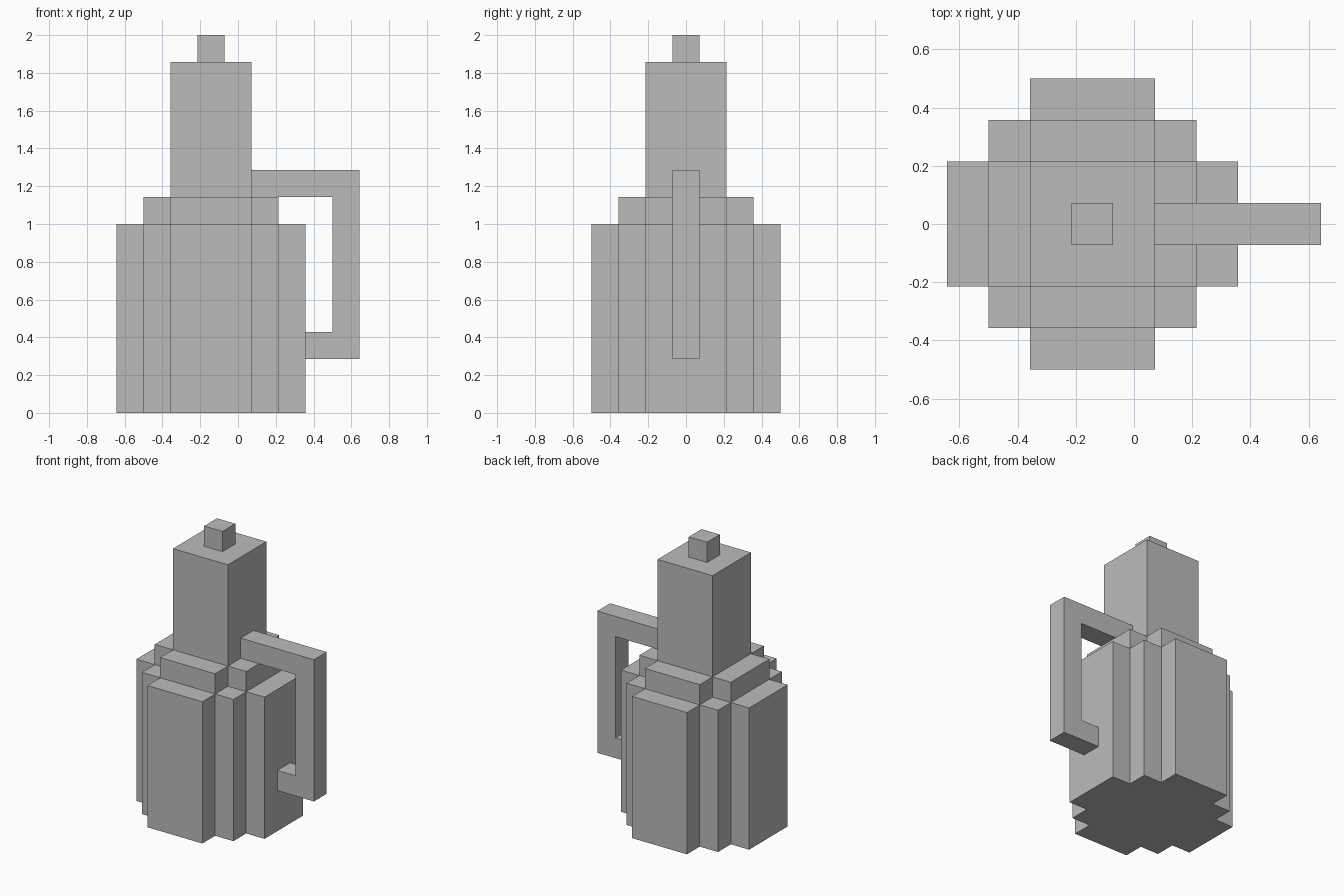
import bpy
import bmesh
from mathutils import Vector

U = 1 / 7          # grid unit the whole model snaps to
AXIS_X = -1        # axis of the vessel, in units

default = bpy.data.objects.get("Cube")
if default:
    bpy.data.objects.remove(default, do_unlink=True)

grey = bpy.data.materials.new("plain grey")
grey.use_nodes = True
colour = (0.5, 0.5, 0.5, 1)
grey.diffuse_color = colour
grey.node_tree.nodes["Principled BSDF"].inputs["Base Color"].default_value = colour


def prism(name, points, sweep):
    """Extrude a flat outline (in units) along the sweep vector."""
    bm = bmesh.new()
    face = bm.faces.new([bm.verts.new(Vector(p) * U) for p in points])
    out = bmesh.ops.extrude_face_region(bm, geom=[face])
    moved = [g for g in out["geom"] if isinstance(g, bmesh.types.BMVert)]
    bmesh.ops.translate(bm, verts=moved, vec=Vector(sweep) * U)
    bmesh.ops.recalc_face_normals(bm, faces=bm.faces)
    mesh = bpy.data.meshes.new(name)
    bm.to_mesh(mesh)
    bm.free()
    mesh.materials.append(grey)
    obj = bpy.data.objects.new(name, mesh)
    bpy.context.collection.objects.link(obj)
    return obj


def stepped_tier(name, corner, bottom, top):
    """Upright prism whose quarter outline is turned four times about the axis."""
    outline = []
    for turn in range(4):
        for x, y in corner:
            for _ in range(turn):
                x, y = -y, x
            outline.append((x + AXIS_X, y, bottom))
    return prism(name, outline, (0, 0, top - bottom))


# Vessel: stepped round body, cross-shaped shoulder, square neck and knob
stepped_tier("body", [(3.5, 1.5), (2.5, 1.5), (2.5, 2.5), (1.5, 2.5), (1.5, 3.5)], 0, 7)
stepped_tier("shoulder", [(2.5, 1.5), (1.5, 1.5), (1.5, 2.5)], 7, 8)
stepped_tier("neck", [(1.5, 1.5)], 8, 13)
stepped_tier("lid_knob", [(0.5, 0.5)], 13, 14)

# Handle: bracket from the neck down to the body side
bracket = [(0.5, 9), (4.5, 9), (4.5, 2), (2.5, 2), (2.5, 3), (3.5, 3), (3.5, 8), (0.5, 8)]
prism("handle", [(x, -0.5, z) for x, z in bracket], (0, 1, 0))
